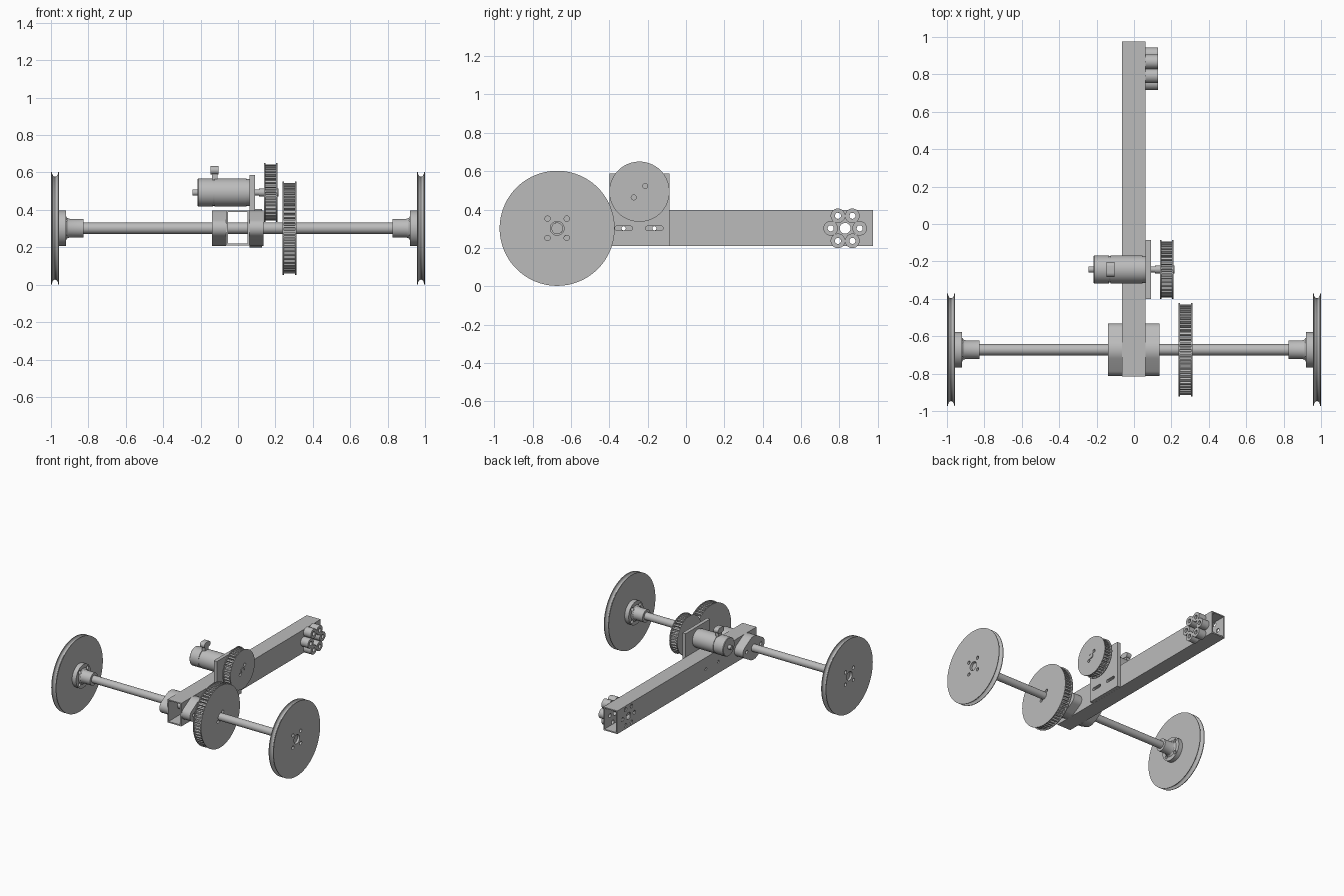
import bpy, bmesh
from math import sin, cos, pi, radians, acos

cube = bpy.data.objects.get("Cube")
if cube:
    bpy.data.objects.remove(cube, do_unlink=True)

grey = bpy.data.materials.new("machined_grey")
grey.use_nodes = True
grey.diffuse_color = (0.5, 0.5, 0.5, 1)
grey.node_tree.nodes["Principled BSDF"].inputs["Base Color"].default_value = (0.5, 0.5, 0.5, 1)

AXLE = (-0.672, 0.302)    # y, z of the axle
MOTOR = (-0.243, 0.493)   # y, z of the motor shaft
BOSS = (0.83, 0.302)      # y, z of the tube cluster
parts = []


def finish(name, bm):
    bmesh.ops.remove_doubles(bm, verts=bm.verts, dist=1e-5)
    bmesh.ops.recalc_face_normals(bm, faces=bm.faces)
    mesh = bpy.data.meshes.new(name)
    bm.to_mesh(mesh)
    bm.free()
    mesh.materials.append(grey)
    ob = bpy.data.objects.new(name, mesh)
    bpy.context.collection.objects.link(ob)
    parts.append(ob)
    return ob


def lathe(name, profile, centre, closed=False, steps=48):
    """Spin an (x, radius) profile about an axis along x."""
    bm = bmesh.new()
    y, z = centre
    verts = [bm.verts.new((x, y, z + r)) for x, r in profile]
    pairs = list(zip(verts, verts[1:]))
    if closed:
        pairs.append((verts[-1], verts[0]))
    edges = [bm.edges.new(p) for p in pairs]
    bmesh.ops.spin(bm, geom=verts + edges, cent=(0, y, z), axis=(1, 0, 0),
                   angle=2 * pi, steps=steps, use_merge=True)
    return finish(name, bm)


def rod(name, x0, x1, r, centre, steps=32):
    return lathe(name, [(x0, 0), (x0, r), (x1, r), (x1, 0)], centre, steps=steps)


def tube(name, x0, x1, r_in, r_out, centre, steps=48):
    return lathe(name, [(x0, r_in), (x0, r_out), (x1, r_out), (x1, r_in)], centre, True, steps)


def prism(name, outlines, x0, x1):
    """Extrude (y, z) outlines along x."""
    bm = bmesh.new()
    for outline in outlines:
        face = bm.faces.new([bm.verts.new((x0, y, z)) for y, z in outline])
        grown = bmesh.ops.extrude_face_region(bm, geom=[face], use_keep_orig=True)["geom"]
        moved = [g for g in grown if isinstance(g, bmesh.types.BMVert)]
        bmesh.ops.translate(bm, verts=moved, vec=(x1 - x0, 0, 0))
    return finish(name, bm)


def rect(y0, y1, z0, z1):
    return [(y0, z0), (y1, z0), (y1, z1), (y0, z1)]


def arc(centre, r, a0, a1, n):
    return [(centre[0] + r * cos(a0 + (a1 - a0) * i / n),
             centre[1] + r * sin(a0 + (a1 - a0) * i / n)) for i in range(n + 1)]


def circle(centre, r, n=20):
    return arc(centre, r, 0, 2 * pi, n)[:-1]


def slot(y, z, half, r):
    return arc((y + half, z), r, -pi / 2, pi / 2, 8) + arc((y - half, z), r, pi / 2, 1.5 * pi, 8)


def around(centre, radius, n, start=0.0):
    return [(centre[0] + radius * cos(start + 2 * pi * i / n),
             centre[1] + radius * sin(start + 2 * pi * i / n)) for i in range(n)]


def drill(ob, outlines, x0=-2.0, x1=2.0):
    """Cut extruded outlines out of a part."""
    cutter = prism("cutter", outlines, x0, x1)
    mod = ob.modifiers.new("drill", "BOOLEAN")
    mod.operation, mod.solver, mod.object = "DIFFERENCE", "EXACT", cutter
    bpy.context.view_layer.objects.active = ob
    bpy.ops.object.modifier_apply(modifier=mod.name)
    parts.remove(cutter)
    bpy.data.objects.remove(cutter, do_unlink=True)


# Hollow box beam with bolt holes and the boss hole pattern
beam = prism("beam", [rect(-0.815, 0.975, 0.209, 0.397)], -0.064, 0.061)
drill(beam, [rect(-1.5, 1.5, 0.219, 0.388)], -0.054, 0.051)
ring = around(BOSS, 0.0755, 6)
drill(beam, [circle(BOSS, 0.028)] + [circle(p, 0.016) for p in ring]
      + [circle((y, 0.302), 0.011) for y in (-0.325, -0.165)])

# Cluster of six short tubes at the rear of the beam
for i, p in enumerate(ring):
    tube(f"boss_tube_{i + 1}", 0.061, 0.127, 0.016, 0.038, p, 32)

# Axle
rod("axle", -0.985, 0.985, 0.03, AXLE)

# Grooved wheels, hubs and flanged bearings on both sides
bolt_holes = [circle(p, 0.014) for p in around(AXLE, 0.071, 4, pi / 4)]
spread, big, small = 0.09, 0.095, 0.05
tilt = acos((big - small) / spread)
ends = [(AXLE[0] + s * spread, AXLE[1]) for s in (1, -1)]
diamond = (arc(ends[0], small, -tilt, tilt, 12) + arc(AXLE, big, tilt, pi - tilt, 14)
           + arc(ends[1], small, pi - tilt, pi + tilt, 12)
           + arc(AXLE, big, pi + tilt, 2 * pi - tilt, 14))
# drop points repeated at the tangent joins
diamond = [p for i, p in enumerate(diamond)
           if abs(p[0] - diamond[i - 1][0]) + abs(p[1] - diamond[i - 1][1]) > 1e-5]

for side, s in (("left", 1), ("right", -1)):
    groove = [(s * (0.978 - 0.017 * cos(pi * i / 8)), 0.3 - 0.025 * sin(pi * i / 8)) for i in range(9)]
    wheel = lathe(f"{side}_wheel", [(s * 0.956, 0.036), (s * 0.956, 0.3)] + groove
                  + [(s, 0.3), (s, 0.036)], AXLE, True, 96)
    drill(wheel, bolt_holes)
    hub = lathe(f"{side}_hub", [(s * x, r) for x, r in (
        (0.826, 0.03), (0.826, 0.05), (0.9, 0.05), (0.912, 0.054), (0.92, 0.064),
        (0.92, 0.095), (0.956, 0.095), (0.956, 0.03))], AXLE, True)
    drill(hub, bolt_holes, s * 0.915, s * 0.97)
    inner, outer = (0.061, 0.136) if s > 0 else (-0.064, -0.139)
    bearing = prism(f"{side}_bearing", [diamond], inner, outer)
    drill(bearing, [circle(p, 0.014) for p in ends] + [circle(AXLE, 0.03, 32)])


def pulley(name, x0, x1, radius, teeth, centre):
    """Toothed belt pulley with a thin flange on each face."""
    outline = []
    for i in range(teeth):
        for k, r in ((0.0, -0.026), (0.35, -0.026), (0.45, -0.008), (0.9, -0.008)):
            a = 2 * pi * (i + k) / teeth
            outline.append((centre[0] + (radius + r) * cos(a), centre[1] + (radius + r) * sin(a)))
    holes = [circle(p, 0.013) for p in around(centre, 0.042, 2, pi / 4)]
    lip = 0.007
    pieces = [prism(name + "_teeth", [outline], x0 + lip, x1 - lip),
              rod(name + "_inner_flange", x0, x0 + lip, radius, centre, 72),
              rod(name + "_outer_flange", x1 - lip, x1, radius, centre, 72)]
    for piece in pieces:
        drill(piece, holes)


pulley("axle_pulley", 0.239, 0.313, 0.25, 56, AXLE)
pulley("motor_pulley", 0.139, 0.211, 0.157, 36, MOTOR)

# Motor mounting plate with adjustment slots
plate = prism("motor_plate", [rect(-0.4, -0.085, 0.209, 0.587)], 0.062, 0.091)
drill(plate, [slot(y, 0.302, 0.034, 0.012) for y in (-0.325, -0.165)])

# Motor body with a seam, end boss and output shaft
lathe("motor_body", [(-0.216, 0), (-0.216, 0.071), (-0.212, 0.075), (-0.135, 0.075),
                     (-0.135, 0.071), (-0.125, 0.071), (-0.125, 0.075), (0.045, 0.075),
                     (0.045, 0.072), (0.062, 0.072), (0.062, 0)], MOTOR)
rod("motor_end_boss", -0.243, -0.214, 0.017, MOTOR)
rod("motor_shaft", 0.06, 0.215, 0.016, MOTOR)
tube("shaft_collar", 0.112, 0.216, 0.016, 0.021, MOTOR, 32)

# Terminal on top of the motor
prism("terminal_stem", [rect(-0.265, -0.22, 0.555, 0.6)], -0.14, -0.11)
prism("terminal_cap", [slot(-0.243, 0.612, 0.018, 0.022)], -0.146, -0.105)

# Smooth shading with sharp edges kept
bpy.ops.object.select_all(action="DESELECT")
for ob in parts:
    ob.select_set(True)
bpy.context.view_layer.objects.active = parts[0]
bpy.ops.object.shade_smooth_by_angle(angle=radians(30))
